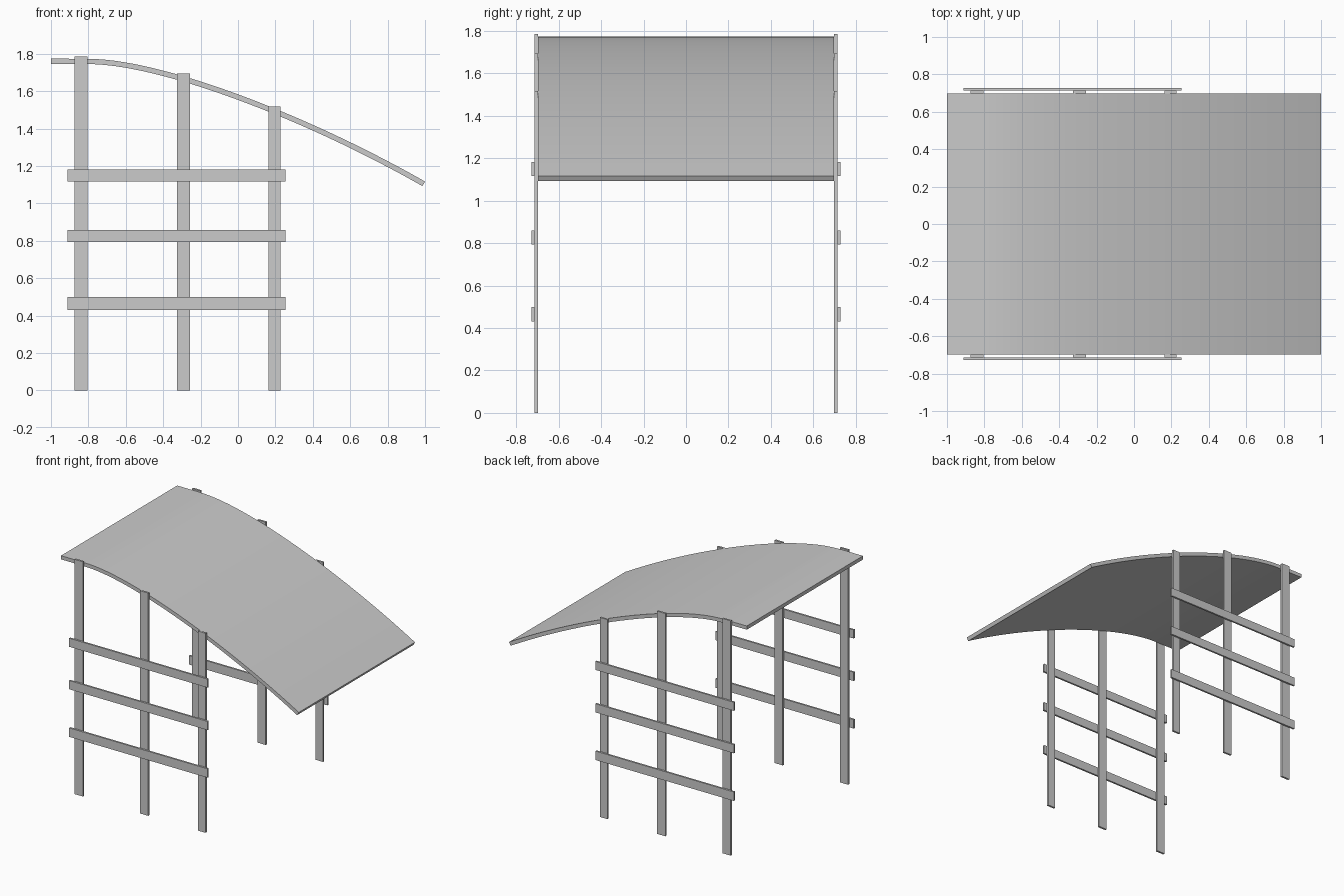
import bpy, bmesh
from mathutils import Vector

if "Cube" in bpy.data.objects:
    bpy.data.objects.remove(bpy.data.objects["Cube"])

def box(name, x0, x1, y0, y1, z0, z1):
    bpy.ops.mesh.primitive_cube_add(size=1, location=((x0+x1)/2, (y0+y1)/2, (z0+z1)/2))
    ob = bpy.context.object
    ob.name = name
    ob.scale = (x1-x0, y1-y0, z1-z0)
    bpy.ops.object.transform_apply(location=False, rotation=False, scale=True)
    return ob

# Upper line of the curved roof: short flat eave, then one bezier sweep
ctrl = [Vector(p) for p in ((-0.8, 1.773), (-0.42, 1.773), (0.35, 1.487), (1.0, 1.117))]
N = 28
top = [Vector((-1.0, 1.774))]
for i in range(N + 1):
    t = i / N
    s = 1 - t
    top.append(ctrl[0]*s**3 + ctrl[1]*3*s*s*t + ctrl[2]*3*s*t*t + ctrl[3]*t**3)

# Lower line: offset along the normals
T = 0.028
low = []
for i, p in enumerate(top):
    d = (top[min(i+1, len(top)-1)] - top[max(i-1, 0)]).normalized()
    low.append(p + Vector((d.y, -d.x)) * T)

# Roof sheet: profile extruded across the width
W = 0.698
bm = bmesh.new()
rows = [[bm.verts.new((p.x, y, p.y)) for p, y in ((a, -W), (a, W), (b, W), (b, -W))]
        for a, b in zip(top, low)]
for r, q in zip(rows, rows[1:]):
    for k in range(4):
        bm.faces.new((r[k], r[(k+1) % 4], q[(k+1) % 4], q[k]))
bm.faces.new(rows[0])
bm.faces.new(rows[-1])
bmesh.ops.recalc_face_normals(bm, faces=bm.faces)
me = bpy.data.meshes.new("roof")
bm.to_mesh(me)
bm.free()
roof = bpy.data.objects.new("roof", me)
bpy.context.collection.objects.link(roof)
bpy.context.view_layer.objects.active = roof
bpy.ops.object.select_all(action='DESELECT')
roof.select_set(True)
bpy.ops.object.shade_smooth_by_angle()

# Side frames: three posts and three outer rails per side
posts = [(-0.875, -0.805, 1.785), (-0.325, -0.256, 1.694), (0.162, 0.226, 1.517)]
rails = [(0.431, 0.499), (0.793, 0.859), (1.116, 1.181)]
for side, s in (("front", -1), ("back", 1)):
    y = sorted((s*0.698, s*0.713))
    for i, (x0, x1, h) in enumerate(posts):
        box(f"{side}_post_{i+1}", x0, x1, y[0], y[1], 0, h)
    y = sorted((s*0.713, s*0.727))
    for i, (z0, z1) in enumerate(rails):
        box(f"{side}_rail_{i+1}", -0.912, 0.253, y[0], y[1], z0, z1)
